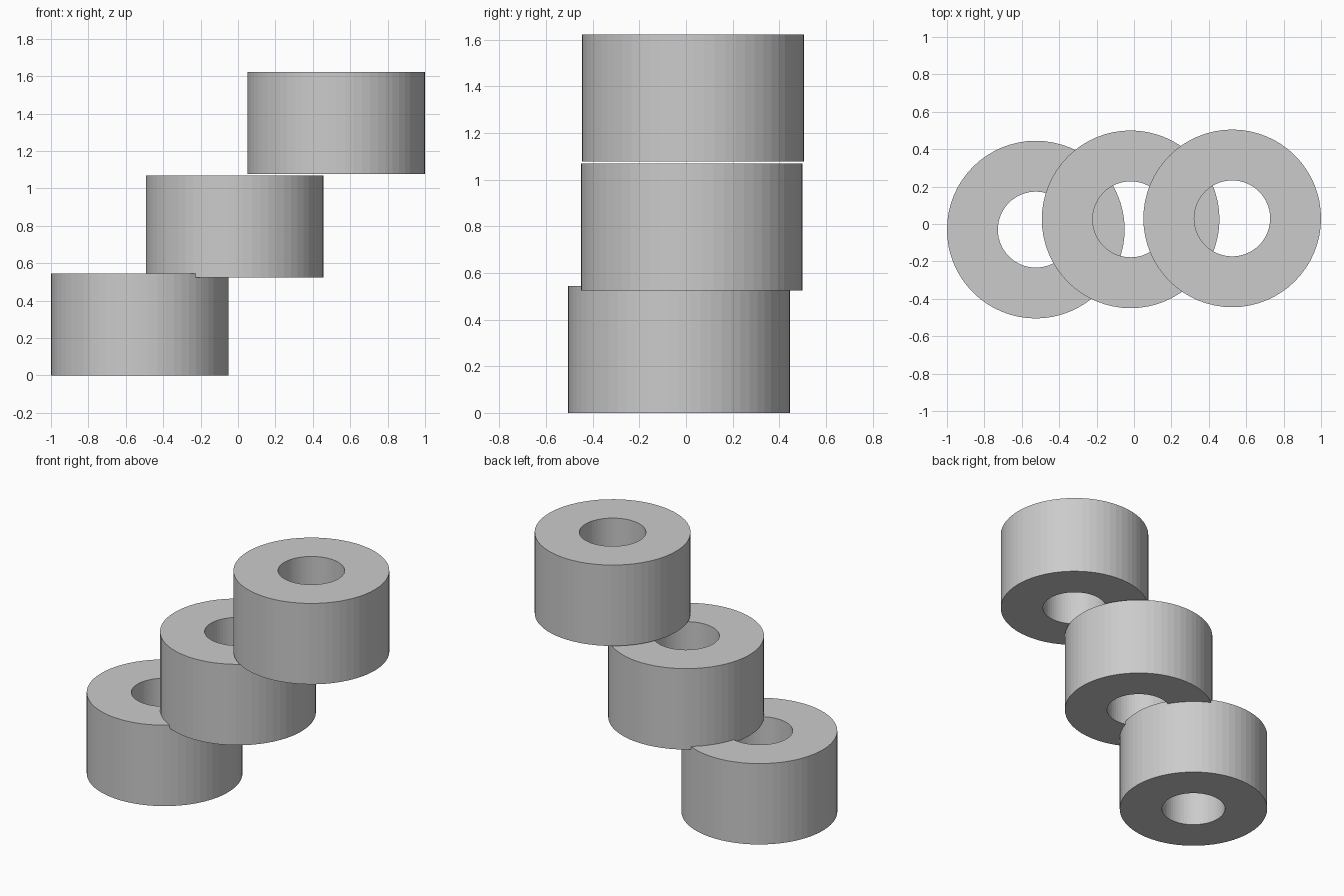
import bpy
import bmesh
from math import cos, sin, tau

cube = bpy.data.objects.get("Cube")
if cube:
    bpy.data.objects.remove(cube, do_unlink=True)

OUTER, INNER, HEIGHT, SIDES = 0.475, 0.203, 0.544, 64

# Plain grey for every ring
grey = bpy.data.materials.new("plain_grey")
grey.use_nodes = True
colour = (0.6, 0.6, 0.6, 1)
grey.diffuse_color = colour
grey.node_tree.nodes["Principled BSDF"].inputs["Base Color"].default_value = colour


def make_ring(name, location):
    """Thick-walled tube: a rectangular section swept around z."""
    bm = bmesh.new()
    section = [(INNER, 0), (OUTER, 0), (OUTER, HEIGHT), (INNER, HEIGHT)]
    loops = []
    for i in range(SIDES):
        a = tau * i / SIDES
        loops.append([bm.verts.new((r * cos(a), r * sin(a), z)) for r, z in section])
    for i, here in enumerate(loops):
        after = loops[(i + 1) % SIDES]
        for j in range(4):
            k = (j + 1) % 4
            bm.faces.new((here[j], after[j], after[k], here[k]))
    bmesh.ops.recalc_face_normals(bm, faces=bm.faces)
    mesh = bpy.data.meshes.new(name)
    bm.to_mesh(mesh)
    bm.free()
    mesh.materials.append(grey)
    ring = bpy.data.objects.new(name, mesh)
    ring.location = location
    bpy.context.collection.objects.link(ring)


# Three rings stepping up like a staircase
make_ring("lower_ring", (-0.525, -0.03, 0))
make_ring("middle_ring", (-0.018, 0.025, 0.524))
make_ring("upper_ring", (0.525, 0.03, 1.077))
